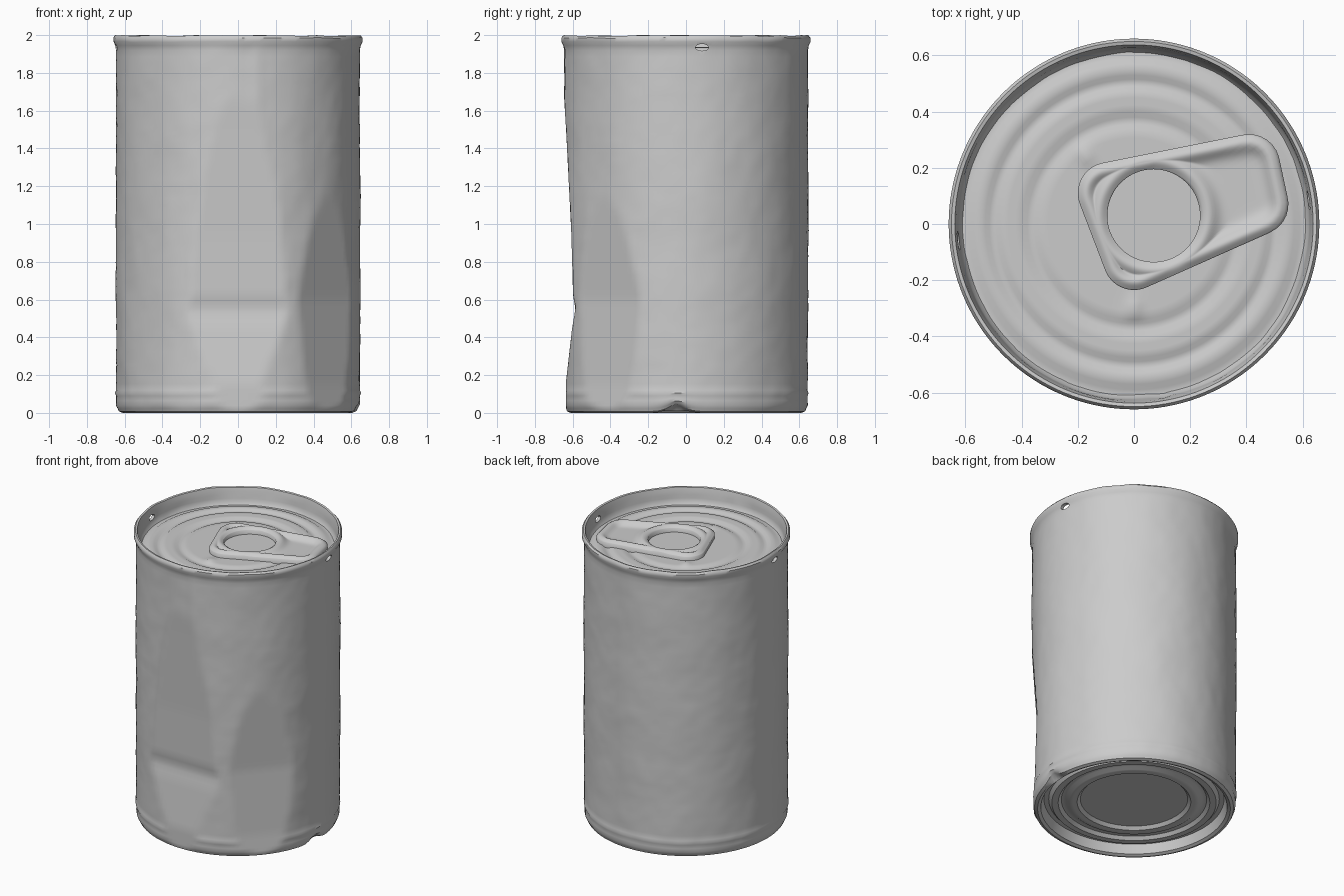
import bpy, bmesh, math
from mathutils import Vector, noise

cube = bpy.data.objects.get("Cube")
if cube:
    bpy.data.objects.remove(cube)

metal = bpy.data.materials.new("grey_metal")
metal.use_nodes = True
GREY = (0.6, 0.6, 0.6, 1)
metal.diffuse_color = GREY
metal.node_tree.nodes["Principled BSDF"].inputs["Base Color"].default_value = GREY


def finish(bm, name, angle=40):
    bmesh.ops.recalc_face_normals(bm, faces=bm.faces)
    mesh = bpy.data.meshes.new(name)
    bm.to_mesh(mesh)
    bm.free()
    obj = bpy.data.objects.new(name, mesh)
    bpy.context.collection.objects.link(obj)
    mesh.materials.append(metal)
    bpy.ops.object.select_all(action='DESELECT')
    obj.select_set(True)
    bpy.context.view_layer.objects.active = obj
    bpy.ops.object.shade_smooth_by_angle(angle=math.radians(angle))
    return obj


def bridge(bm, a, b):
    n = len(a)
    for i in range(n):
        j = (i + 1) % n
        bm.faces.new((a[i], a[j], b[j], b[i]))


def bump(d, width):
    return math.exp(-(d / width) ** 2)


def lerp_table(table, z):
    for (z0, v0), (z1, v1) in zip(table, table[1:]):
        if z <= z1:
            return v0 + (v1 - v0) * max(0, z - z0) / (z1 - z0)
    return table[-1][1]


# Can: one closed turned profile, from the base centre round to the lid centre
BASE = [(0.34, .07), (0.36, .05), (0.41, .05), (0.43, .065), (0.46, .065), (0.48, .045),
        (0.52, .045), (0.54, .07), (0.57, .07), (0.59, .01), (0.61, 0), (0.63, .008)]
WALL = [(0.645, .04), (0.645, .09), (0.65, .105), (0.645, .12), (0.648, 1.0), (0.645, 1.92)]
RIM = [(0.65, 1.945), (0.66, 1.965), (0.66, 1.985), (0.65, 1.997), (0.638, 1.994), (0.632, 1.97),
       (0.622, 1.90), (0.61, 1.883)]
LID = [(0.59, 1.883), (0.57, 1.895), (0.53, 1.895), (0.515, 1.885), (0.49, 1.885), (0.475, 1.895),
       (0.40, 1.895), (0.38, 1.885), (0.355, 1.885), (0.34, 1.893), (0.02, 1.893)]

# Front face is pressed in: furthest forward reach at each height
FRONT = [(0, .635), (0.15, .637), (0.45, .603), (0.55, .585), (0.62, .598), (0.95, .607),
         (1.5, .635), (1.9, .66), (2, .67)]
CORNER = [(0, .64), (0.15, .625), (0.6, .61), (1.2, .65), (2, .67)]
CORNER_DIR = Vector((0.75, -0.66, 0)).normalized()


def dent(p):
    r = math.hypot(p.x, p.y)
    outside = r > 0.6 and p.z < 1.93
    if outside and p.z > 0.03:
        wrinkle = 0.004 * noise.noise(Vector((p.x * 5, p.y * 5, p.z * 4)))
        wrinkle += 0.002 * noise.noise(p * 16)
        # Raised label seam on the front
        if p.y < 0 and p.z > 1.15:
            wrinkle += 0.005 * bump(p.x - 0.1, 0.03)
        p *= 1
        p.x *= 1 + wrinkle / r
        p.y *= 1 + wrinkle / r
    if outside:
        p.y = max(p.y, -lerp_table(FRONT, p.z))
        over = p.dot(CORNER_DIR) - lerp_table(CORNER, p.z)
        if over > 0:
            p -= CORNER_DIR * over
        # Nick in the bottom edge
        if p.x > 0.55 and p.z < 0.1:
            p.z += 0.04 * bump(p.y + 0.05, 0.06) * (1 - p.z / 0.1)
    elif r > 0.63:
        p.z += 0.006 * noise.noise(p * 7) * (p.z > 1.96)
    elif p.z > 1.8:
        # Two small rivet marks on the lid
        for x, y in ((-0.17, 0.24), (0, -0.3)):
            p.z += 0.015 * bump(math.hypot(p.x - x, p.y - y), 0.03)
    return p


def make_can(segments=144, step=0.035):
    profile = []
    points = [(0.02, .07)] + BASE + WALL + RIM + LID
    for (r0, z0), (r1, z1) in zip(points, points[1:]):
        n = max(1, math.ceil(math.hypot(r1 - r0, z1 - z0) / step))
        profile += [(r0 + (r1 - r0) * k / n, z0 + (z1 - z0) * k / n) for k in range(n)]
    profile.append(points[-1])
    bm = bmesh.new()
    rings = []
    for r, z in profile:
        ring = []
        for i in range(segments):
            a = math.tau * i / segments
            ring.append(bm.verts.new(dent(Vector((r * math.cos(a), r * math.sin(a), z)))))
        rings.append(ring)
    for a, b in zip(rings, rings[1:]):
        bridge(bm, a, b)
    bm.faces.new(rings[0])
    bm.faces.new(rings[-1])
    return finish(bm, "can_shell")


can = make_can()

# Small punctures through the rim wall on both sides
for x, y in ((0.64, 0.085), (-0.64, -0.06)):
    bpy.ops.mesh.primitive_cylinder_add(vertices=16, radius=1, depth=0.2, location=(x, y, 1.935),
                                        rotation=(0, math.pi / 2, 0))
    cutter = bpy.context.object
    cutter.name = "puncture_cutter"
    cutter.hide_render = True
    cutter.scale = (0.018, 0.035, 1)
    bpy.context.view_layer.objects.active = can
    mod = can.modifiers.new("puncture", 'BOOLEAN')
    mod.operation = 'DIFFERENCE'
    mod.solver = 'EXACT'
    mod.object = cutter
    # Keep the cut ahead of the smoothing step
    bpy.ops.object.modifier_move_to_index(modifier=mod.name, index=0)
    bpy.ops.object.modifier_apply(modifier=mod.name)
    bpy.data.objects.remove(cutter)

# Pull tab: rounded four-sided plate with a round finger hole
CORNERS = [Vector(c) for c in ((-0.09, 0.11), (0.41, 0.21), (0.44, 0.07), (0.0, -0.125))]
ROUND = 0.11
HOLE = Vector((0.07, 0.03))
HOLE_R = 0.165


def edge_distance(p):
    """Distance from p to the tab outline, negative outside."""
    best, inside = 9, True
    for a, b in zip(CORNERS, CORNERS[1:] + CORNERS[:1]):
        ab, ap = b - a, p - a
        t = min(1, max(0, ap.dot(ab) / ab.length_squared))
        best = min(best, (ap - ab * t).length)
        inside = inside and ab.x * ap.y - ab.y * ap.x <= 0
    return ROUND + (best if inside else -best)


def make_tab(segments=128, rings=28):
    bm = bmesh.new()
    loops = [[] for _ in range(rings + 3)]
    for i in range(segments):
        a = math.tau * i / segments
        d = Vector((math.cos(a), math.sin(a)))
        lo, hi = 0.1, 0.8
        for _ in range(25):
            mid = (lo + hi) / 2
            if edge_distance(HOLE + d * mid) > 0:
                lo = mid
            else:
                hi = mid
        lo = max(lo, HOLE_R + 0.03)
        for k in range(rings + 1):
            r = HOLE_R + (lo - HOLE_R) * k / rings
            p = HOLE + d * r
            # Rolled beads along the outline and the hole, sunken pad between
            bead = max(bump(edge_distance(p) - 0.03, 0.032), bump(r - HOLE_R - 0.03, 0.035))
            z = 1.908 + 0.028 * bead
            loops[k + 1].append(bm.verts.new((p.x, p.y, z)))
        for k, r in ((0, HOLE_R), (rings + 2, lo)):
            p = HOLE + d * r
            loops[k].append(bm.verts.new((p.x, p.y, 1.88)))
    for a, b in zip(loops, loops[1:]):
        bridge(bm, a, b)
    bridge(bm, loops[-1], loops[0])
    return finish(bm, "pull_tab", 60)


make_tab()
